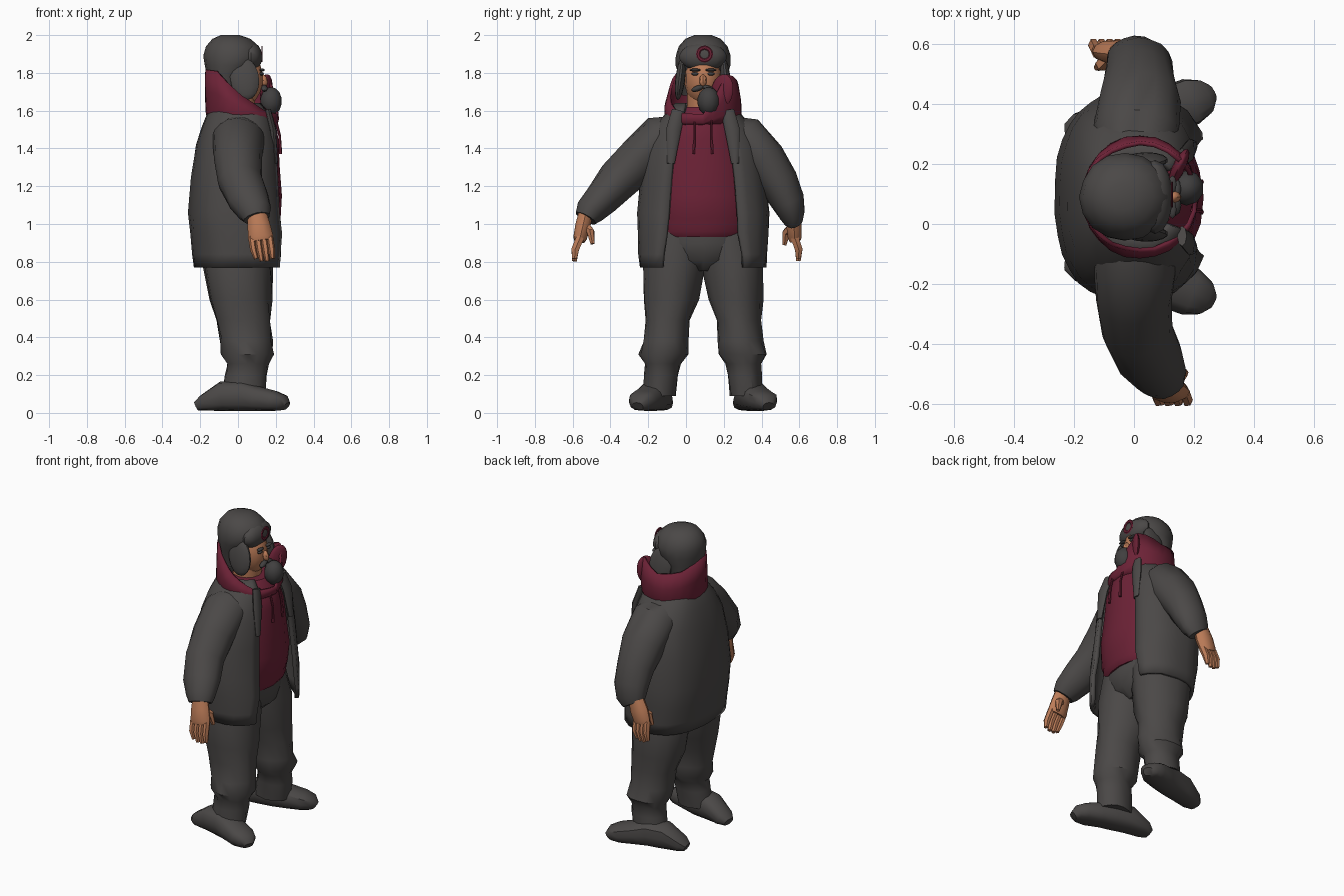
import bpy, bmesh, math, random
from mathutils import Vector, Matrix

random.seed(4)
cube = bpy.data.objects.get("Cube")
if cube:
    bpy.data.objects.remove(cube, do_unlink=True)

MID = 0.09  # body centre line in y; the figure looks along +x


def material(name, rgb):
    m = bpy.data.materials.new(name)
    m.use_nodes = True
    m.diffuse_color = (*rgb, 1)
    bsdf = m.node_tree.nodes["Principled BSDF"]
    bsdf.inputs["Base Color"].default_value = (*rgb, 1)
    bsdf.inputs["Roughness"].default_value = 0.9
    return m


CLOTH = material("charcoal cloth", (0.07, 0.065, 0.063))
MAROON = material("maroon fleece", (0.15, 0.016, 0.037))
SKIN = material("tan skin", (0.5, 0.2, 0.097))
HAIR = material("dark grey hair", (0.052, 0.05, 0.05))


def finish(name, bm, mat, angle=40):
    me = bpy.data.meshes.new(name)
    bm.to_mesh(me)
    bm.free()
    me.materials.append(mat)
    ob = bpy.data.objects.new(name, me)
    bpy.context.collection.objects.link(ob)
    bpy.ops.object.select_all(action="DESELECT")
    ob.select_set(True)
    bpy.context.view_layer.objects.active = ob
    bpy.ops.object.shade_smooth_by_angle(angle=math.radians(angle))
    return ob


def loft(name, rings, mat, n=16, ref=(1, 0, 0), level=False, power=1.0,
         gaps=None, jitter=0.0, caps=True):
    """Skin rings of (centre, radius along ref, radius across); gaps leave a front opening."""
    bm = bmesh.new()
    rows = []
    pts = [Vector(r[0]) for r in rings]
    for i, (c, ra, rb) in enumerate(rings):
        t = pts[min(i + 1, len(pts) - 1)] - pts[max(i - 1, 0)]
        t = Vector((0, 0, 1)) if level else t.normalized()
        u = Vector(ref)
        u = (u - t * u.dot(t)).normalized()
        v = t.cross(u)
        row = []
        for k in range(n):
            if gaps:
                g = math.radians(gaps[i])
                a = g + (math.tau - 2 * g) * k / (n - 1)
            else:
                a = math.tau * k / n
            ca, sa = math.cos(a), math.sin(a)
            wob = 1 + random.uniform(-jitter, jitter)
            row.append(bm.verts.new(
                pts[i] + u * ra * wob * math.copysign(abs(ca) ** power, ca)
                + v * rb * wob * math.copysign(abs(sa) ** power, sa)))
        rows.append(row)
    for lo, hi in zip(rows, rows[1:]):
        for k in range(n - 1 if gaps else n):
            j = (k + 1) % n
            bm.faces.new((lo[k], lo[j], hi[j], hi[k]))
    if caps and not gaps:
        bm.faces.new(rows[0][::-1])
        bm.faces.new(rows[-1])
        bmesh.ops.recalc_face_normals(bm, faces=bm.faces[:])
    return finish(name, bm, mat)


def ball(name, loc, radii, mat, turn=(0, 0, 0), u=14, v=9):
    bm = bmesh.new()
    rot = Matrix.Rotation(turn[2], 4, "Z") @ Matrix.Rotation(turn[1], 4, "Y") @ Matrix.Rotation(turn[0], 4, "X")
    mat4 = Matrix.Translation(loc) @ rot @ Matrix.Diagonal((*radii, 1))
    bmesh.ops.create_uvsphere(bm, u_segments=u, v_segments=v, radius=1, matrix=mat4)
    return finish(name, bm, mat)


def thicken(ob, amount):
    mod = ob.modifiers.new("thickness", "SOLIDIFY")
    mod.thickness = amount
    mod.offset = -1


# Paired parts, mirrored about the body centre line
for side, tag in ((1, "left"), (-1, "right")):
    leg = [(0, .12, .98, .16, .15), (0, .155, .78, .18, .165), (.012, .17, .6, .163, .145),
           (.03, .19, .49, .145, .118), (.04, .2, .38, .14, .118), (.05, .21, .31, .138, .128),
           (.05, .215, .26, .11, .095), (.045, .22, .2, .11, .09), (.03, .23, .09, .11, .085)]
    loft(tag + "_trouser_leg", [((x, MID + side * d, z), rx, ry) for x, d, z, rx, ry in leg],
         CLOTH, level=True, jitter=.05)
    boot = [(-.22, .215, .025, .035), (-.185, .22, .042, .062), (-.08, .24, .078, .077),
            (.02, .26, .08, .08), (.1, .285, .066, .08), (.19, .318, .054, .08),
            (.235, .335, .043, .06), (.255, .345, .025, .03)]
    loft(tag + "_boot", [((x, MID + side * d, .01 + h), h, w) for x, d, h, w in boot],
         CLOTH, n=12, ref=(0, 0, 1), power=.75, jitter=.02)
    ball(tag + "_ear_flap", (.035, MID + side * .12, 1.77), (.078, .026, .115), CLOTH,
         turn=(side * .12, -.15, 0))
    ball(tag + "_eye", (.125, MID + side * .042, 1.795), (.012, .02, .009), HAIR, u=8, v=6)
    ball(tag + "_eyebrow", (.128, MID + side * .042, 1.815), (.014, .03, .008), HAIR, u=8, v=6)
    ball(tag + "_moustache", (.14, MID + side * .028, 1.718), (.018, .036, .015), HAIR,
         turn=(-side * .35, 0, 0), u=8, v=6)
    loft(tag + "_drawstring", [((.195, MID + side * .045, 1.57), .007, .007),
                               ((.22, MID + side * .045, 1.47), .007, .007),
                               ((.225, MID + side * .05, 1.37), .009, .009)], MAROON, n=6)
    loft(tag + "_lapel", [((.16, MID + side * .13, 1.6), .016, .035),
                          ((.185, MID + side * .155, 1.5), .018, .04),
                          ((.2, MID + side * .17, 1.32), .012, .02)], CLOTH, n=8)

# Hips and hooded top
loft("trouser_hips", [((0, MID, z), rx, ry) for z, rx, ry in
                      ((.75, .1, .08), (.81, .17, .2), (.9, .185, .28), (1.0, .18, .28))],
     CLOTH, level=True)
loft("hooded_top", [((x, MID, z), rx, ry) for x, z, rx, ry in
                    ((0, .93, .19, .25), (0, .96, .215, .27), (0, 1.0, .215, .275), (0, 1.03, .228, .28),
                     (0, 1.15, .232, .285), (.005, 1.3, .217, .265), (.025, 1.45, .187, .23),
                     (.045, 1.56, .15, .16), (.04, 1.62, .1, .12))],
     MAROON, n=20, level=True, jitter=.015)

# Open coat: centre x, height, radii, half-angle of the opening
coat = [(.013, .77, .246, .335, 36), (.01, .84, .252, .342, 34), (.002, .95, .257, .348, 29),
        (-.01, 1.06, .254, .35, 27), (-.01, 1.25, .24, .33, 26), (-.002, 1.42, .22, .305, 25),
        (.002, 1.52, .192, .255, 25), (.007, 1.59, .168, .195, 28), (.01, 1.64, .13, .15, 34)]
shell = loft("coat_body", [((x, MID, z), rx, ry) for x, z, rx, ry, g in coat], CLOTH, n=28,
             level=True, power=.8, gaps=[c[4] for c in coat], jitter=.012)
thicken(shell, .025)

# Sleeves
loft("left_sleeve", [((0, .2, 1.5), .12, .08), ((.01, .31, 1.46), .145, .12), ((.02, .41, 1.34), .138, .12),
                     ((.02, .49, 1.22), .115, .105), ((.015, .54, 1.12), .11, .088),
                     ((0, .56, 1.05), .095, .07), ((-.02, .568, 1.015), .075, .05)],
     CLOTH, jitter=.04)
loft("right_sleeve", [((0, -.02, 1.5), .12, .08), ((0, -.13, 1.46), .14, .12), ((0, -.25, 1.34), .125, .12),
                      ((.01, -.36, 1.23), .118, .11), ((.055, -.45, 1.13), .11, .092),
                      ((.09, -.51, 1.065), .09, .078), ((.1, -.53, 1.03), .07, .06)],
     CLOTH, jitter=.04)


# Hands with four fingers and a thumb
def hand(tag, wrist, palm, tip, inward, spread):
    w, p, t = Vector(wrist), Vector(palm), Vector(tip)
    loft(tag + "_palm", [(w, .05, .04), (w.lerp(p, .5), .06, .042), (p, spread, .038),
                         (p.lerp(t, .15), spread * .95, .03)], SKIN, n=10)
    for k in range(4):
        off = Vector(((k - 1.5) * spread * .48, 0, 0))
        bend = Vector((0, inward * .012, 0))
        end = t + off * .9 + Vector((0, 0, .012 * abs(k - 1.5)))
        loft(f"{tag}_finger_{k + 1}", [(p + off, .018, .024), (p.lerp(t, .5) + off - bend, .018, .023),
                                       (end, .012, .014)], SKIN, n=6)
    base = w.lerp(p, .5)
    loft(tag + "_thumb", [(base, .03, .03), (base + Vector((inward * .045, inward * .04, -.035)), .024, .022),
                          (base + Vector((inward * .06, inward * .05, -.1)), .012, .012)], SKIN, n=6)


hand("left", (-.04, .568, 1.05), (-.085, .575, .93), (-.105, .595, .8), -1, .056)
hand("right", (.1, -.53, 1.06), (.12, -.56, .93), (.14, -.59, .798), 1, .067)

# Hood lying around the neck, its rim highest at the back and the left front
rim = (1.58, 1.8, 1.74, 1.76, 1.82, 1.81, 1.68, 1.59)
hood = loft("hood", [((.02, MID, t), rx, ry) for t, rx, ry in
                     ((0, .175, .18), (.25, .193, .205), (.6, .195, .205), (1, .195, .185))],
            MAROON, n=24, level=True, caps=False, jitter=.015)
for vert in hood.data.vertices:
    a = math.atan2(vert.co.y - MID, vert.co.x - .02) % math.tau / math.tau * 8
    i = int(a) % 8
    top = rim[i] + (rim[(i + 1) % 8] - rim[i]) * (a - int(a))
    vert.co.z = 1.52 + vert.co.z * (top - 1.52)
thicken(hood, .015)
ball("hood_fold", (.15, MID + .1, 1.7), (.022, .065, .095), MAROON, turn=(-.25, 0, -.45))

# Head
loft("neck", [((0, MID, 1.55), .085, .085), ((.01, MID, 1.72), .085, .085)], SKIN, n=12)
ball("head", (.02, MID, 1.77), (.115, .1, .15), SKIN)
ball("nose", (.135, MID, 1.76), (.022, .02, .033), SKIN, turn=(0, -.3, 0), u=8, v=6)
ball("beard", (.175, MID + .03, 1.65), (.06, .06, .075), HAIR, u=10, v=7)

# Hat with turned-up front and round patch
loft("hat_crown", [((x, MID, z), rx, ry) for x, z, rx, ry in
                   ((-.065, 1.68, .075, .11), (-.06, 1.79, .105, .13), (-.033, 1.84, .143, .145),
                    (-.03, 1.89, .152, .146), (-.03, 1.94, .14, .13), (-.035, 1.98, .1, .095),
                    (-.04, 2.0, .05, .045))],
     CLOTH, level=True, jitter=.015)
ball("hat_front_flap", (.07, MID, 1.885), (.06, .125, .075), CLOTH)
bpy.ops.mesh.primitive_torus_add(location=(.127, MID + .008, 1.9), rotation=(0, math.pi / 2, 0),
                                 major_segments=16, minor_segments=6,
                                 major_radius=.034, minor_radius=.011)
patch = bpy.context.object
patch.name = "hat_patch"
patch.scale.z = .4
patch.data.materials.append(MAROON)
